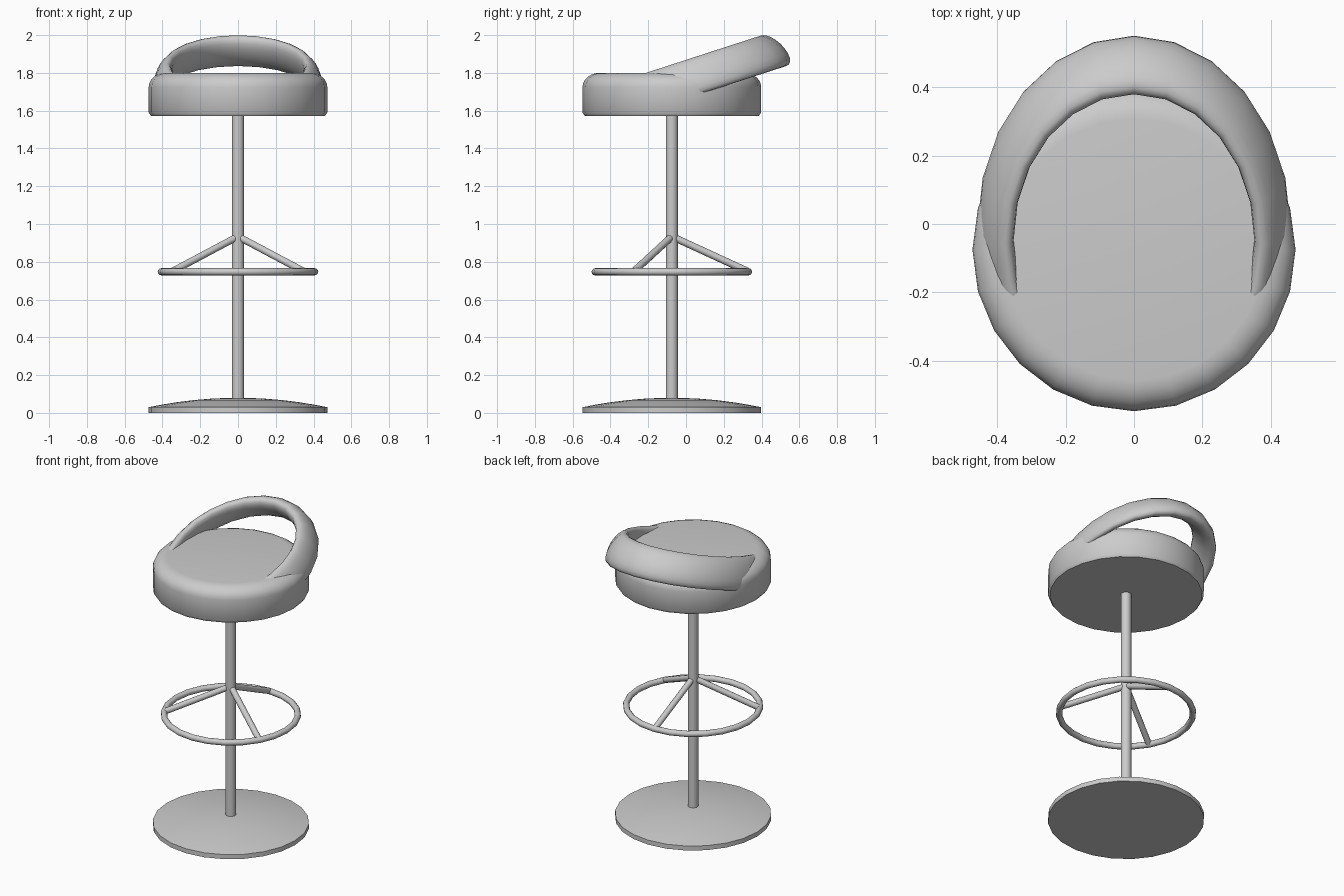
import bpy, bmesh, math
from mathutils import Vector, Matrix

cube = bpy.data.objects.get("Cube")
if cube:
    bpy.data.objects.remove(cube, do_unlink=True)

SIDES = 24
AXIS = Vector((0, -0.075, 0))

grey = bpy.data.materials.new("light_grey")
grey.use_nodes = True
grey.diffuse_color = (0.6, 0.6, 0.6, 1)
grey.node_tree.nodes["Principled BSDF"].inputs["Base Color"].default_value = (0.6, 0.6, 0.6, 1)


def finish(name, bm, angle=40):
    bmesh.ops.recalc_face_normals(bm, faces=bm.faces)
    mesh = bpy.data.meshes.new(name)
    bm.to_mesh(mesh)
    bm.free()
    obj = bpy.data.objects.new(name, mesh)
    bpy.context.collection.objects.link(obj)
    mesh.materials.append(grey)
    bpy.ops.object.select_all(action='DESELECT')
    obj.select_set(True)
    bpy.context.view_layer.objects.active = obj
    bpy.ops.object.shade_smooth_by_angle(angle=math.radians(angle))
    return obj


def skin(bm, loops, close_path, close_section):
    """Bridge successive vertex loops with quads."""
    pairs = list(zip(loops, loops[1:]))
    if close_path:
        pairs.append((loops[-1], loops[0]))
    n = len(loops[0])
    for a, b in pairs:
        for i in range(n if close_section else n - 1):
            j = (i + 1) % n
            bm.faces.new((a[i], a[j], b[j], b[i]))


def lathe(name, profile):
    """Turn a (radius, height) profile about the stool axis and cap both ends."""
    bm = bmesh.new()
    loops = []
    for r, z in profile:
        loops.append([bm.verts.new(AXIS + Vector((r * math.cos(k * math.tau / SIDES),
                                                  r * math.sin(k * math.tau / SIDES), z)))
                      for k in range(SIDES)])
    skin(bm, loops, False, True)
    bm.faces.new(loops[0])
    bm.faces.new(loops[-1])
    return finish(name, bm)


def hoop(name, radius, section, start, end, matrix):
    """Sweep a (radial, height) section round an arc, open or full."""
    full = end - start == SIDES
    bm = bmesh.new()
    loops = []
    for k in range(start, end if full else end + 1):
        a = k * math.tau / SIDES
        loops.append([bm.verts.new(matrix @ Vector(((radius + u) * math.cos(a),
                                                    (radius + u) * math.sin(a), v)))
                      for u, v in section])
    skin(bm, loops, full, True)
    if not full:
        bm.faces.new(loops[0])
        bm.faces.new(loops[-1])
    return finish(name, bm, 60)


def oval(half_long, half_wide, lean, count):
    """Leaning elliptical section; the long axis is vertical at zero lean."""
    pts = []
    for i in range(count):
        a = i * math.tau / count
        p, q = half_long * math.cos(a), half_wide * math.sin(a)
        pts.append((-p * math.sin(lean) + q * math.cos(lean),
                    p * math.cos(lean) + q * math.sin(lean)))
    return pts


def rod(name, a, b, radius, sides=12):
    bm = bmesh.new()
    d = b - a
    place = Matrix.Translation((a + b) / 2) @ d.to_track_quat('Z', 'Y').to_matrix().to_4x4()
    bmesh.ops.create_cone(bm, cap_ends=True, segments=sides, radius1=radius,
                          radius2=radius, depth=d.length, matrix=place)
    return finish(name, bm)


# Domed base plate
R = 0.473
dome = [(R * f, 0.03 + 0.05 * (1 - f * f)) for f in (1, 0.85, 0.7, 0.5, 0.3, 0.1)]
lathe("base", [(R, 0)] + dome)

# Central column
rod("column", AXIS + Vector((0, 0, 0.06)), AXIS + Vector((0, 0, 1.6)), 0.032, 16)

# Cushion with a rounded top edge
rim = [(R - 0.09 * (1 - math.cos(t)), 1.725 + 0.075 * math.sin(t))
       for t in (math.radians(i * 15) for i in range(7))]
lathe("seat", [(R - 0.012, 1.573), (R, 1.59)] + rim)

# Leaning wrap-around backrest whose arms sink into the cushion
tilt = (Matrix.Translation((0, -0.029, 1.757)) @ Matrix.Rotation(math.radians(18), 4, 'X')
        @ Matrix.Diagonal((0.78, 1, 1, 1)))
hoop("backrest", 0.52, oval(0.108, 0.05, math.radians(29), 20), -2, SIDES // 2 + 2, tilt)

# Footrest ring and its three struts
ring_place = Matrix.Translation(AXIS + Vector((0, 0, 0.747)))
hoop("footrest_ring", 0.406, oval(0.019, 0.019, 0, 12), 0, SIDES, ring_place)
for i, side in enumerate(("back", "right", "left")):
    a = math.radians(90 + 120 * i)
    out = Vector((math.cos(a), math.sin(a), 0))
    rod("footrest_strut_" + side, AXIS + out * 0.015 + Vector((0, 0, 0.927)),
        AXIS + out * 0.4 + Vector((0, 0, 0.75)), 0.019)
